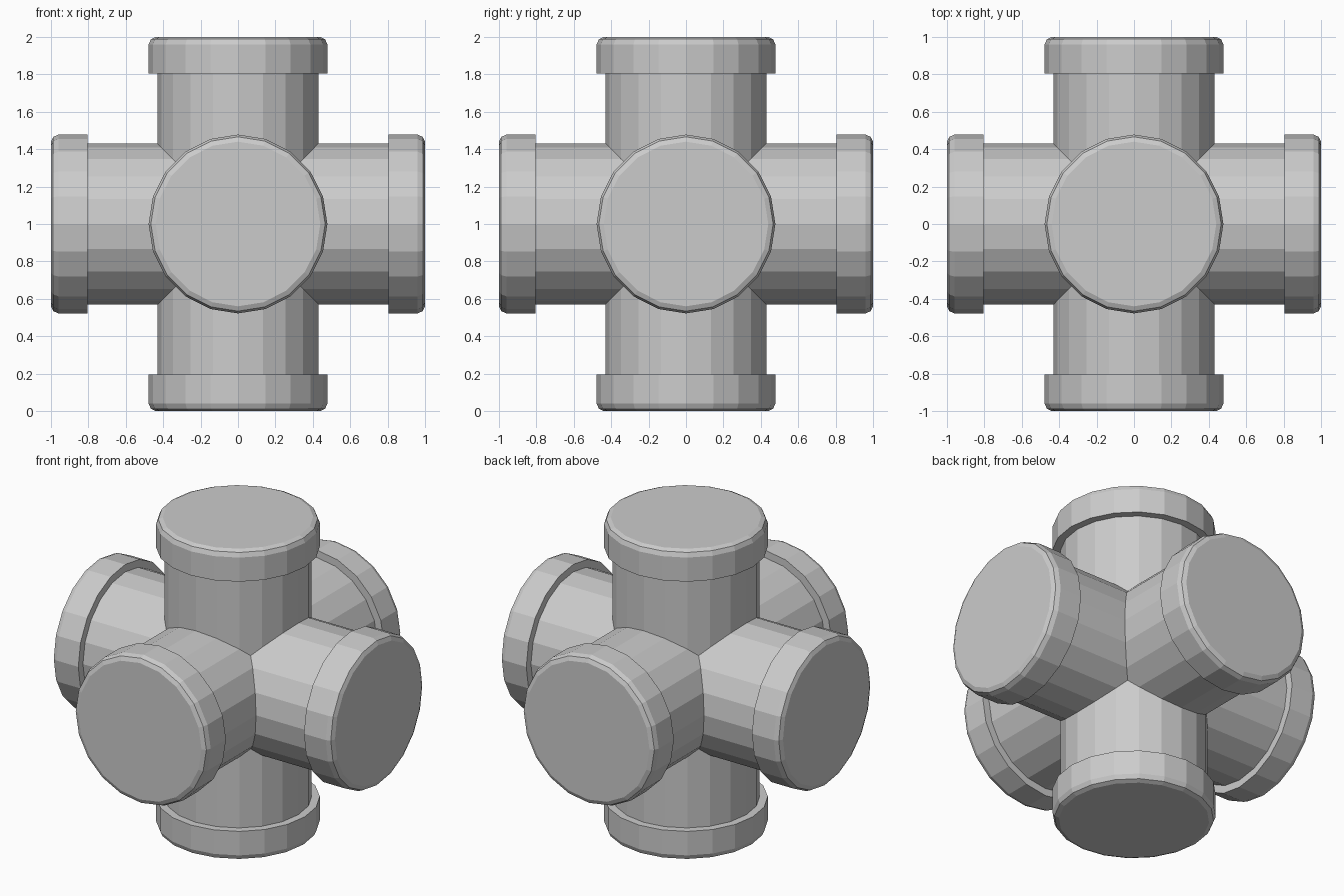
import bpy, bmesh, math
from mathutils import Matrix, Vector

if "Cube" in bpy.data.objects:
    bpy.data.objects.remove(bpy.data.objects["Cube"])

SIDES = 20
PIPE_R, RIM_R = 0.43, 0.478

# Arm outline (radius, distance from the centre): pipe, rim step, rounded rim edge
PROFILE = [(PIPE_R, 0.0), (PIPE_R, 0.805), (RIM_R, 0.805),
           (RIM_R, 0.96), (0.466, 0.988), (0.44, 1.0)]


def make_arm(bm):
    """One upright arm, mitred where it meets its four neighbours."""
    rings = []
    for r, z in PROFILE:
        rings.append([bm.verts.new((r * math.cos(2 * math.pi * i / SIDES),
                                    r * math.sin(2 * math.pi * i / SIDES), z))
                      for i in range(SIDES)])
    for a, b in zip(rings, rings[1:]):
        for i in range(SIDES):
            j = (i + 1) % SIDES
            bm.faces.new((a[i], a[j], b[j], b[i]))
    bm.faces.new(rings[-1])
    # mitre cuts along the 45 degree planes
    for d in ((1, 0), (-1, 0), (0, 1), (0, -1)):
        geom = bm.verts[:] + bm.edges[:] + bm.faces[:]
        bmesh.ops.bisect_plane(bm, geom=geom, dist=1e-5, plane_co=(0, 0, 0),
                               plane_no=Vector((d[0], d[1], -1)).normalized(),
                               clear_outer=True)


# Six arms, one per axis direction
arm = bmesh.new()
make_arm(arm)
arm_mesh = bpy.data.meshes.new("arm")
arm.to_mesh(arm_mesh)
arm.free()

bm = bmesh.new()
turns = [Matrix.Rotation(math.pi / 2 * k, 4, 'X') for k in range(4)]
turns += [Matrix.Rotation(s * math.pi / 2, 4, 'Y') for s in (1, -1)]
for turn in turns:
    part = arm_mesh.copy()
    part.transform(turn)
    bm.from_mesh(part)
    bpy.data.meshes.remove(part)
bpy.data.meshes.remove(arm_mesh)

# Weld the mitred seams and stand the fitting on the ground
bmesh.ops.remove_doubles(bm, verts=bm.verts[:], dist=1e-4)
bmesh.ops.recalc_face_normals(bm, faces=bm.faces[:])
bmesh.ops.translate(bm, verts=bm.verts[:], vec=(0, 0, 1))

mesh = bpy.data.meshes.new("six_way_pipe_fitting")
bm.to_mesh(mesh)
bm.free()
obj = bpy.data.objects.new("six_way_pipe_fitting", mesh)
bpy.context.collection.objects.link(obj)
